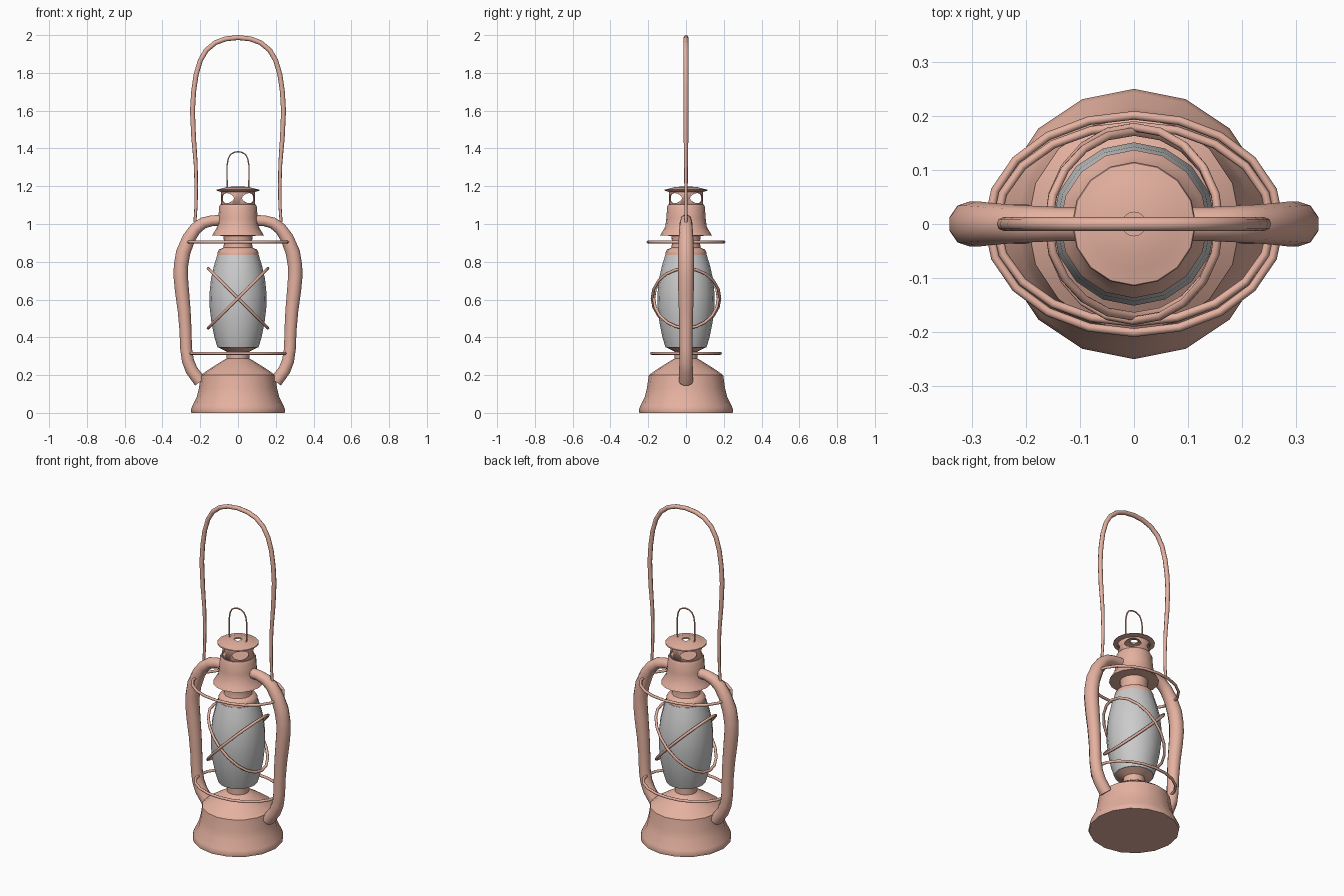
import bpy, bmesh
from math import sin, cos, pi, radians

if "Cube" in bpy.data.objects:
    bpy.data.objects.remove(bpy.data.objects["Cube"])

copper = bpy.data.materials.new("copper")
copper.diffuse_color = (0.78, 0.44, 0.35, 1)
copper.use_nodes = True
copper.node_tree.nodes["Principled BSDF"].inputs["Base Color"].default_value = copper.diffuse_color


def finish(ob, mat=copper, angle=40):
    bpy.ops.object.select_all(action='DESELECT')
    ob.select_set(True)
    bpy.context.view_layer.objects.active = ob
    if mat:
        ob.data.materials.append(mat)
    bpy.ops.object.shade_smooth_by_angle(angle=radians(angle))
    return ob


def lathe(name, profile, mat=copper, sides=16):
    """Revolve (radius, z) points around z; radius 0 makes a pole."""
    bm = bmesh.new()
    rings = []
    for r, z in profile:
        if r == 0:
            rings.append([bm.verts.new((0, 0, z))] * sides)
        else:
            rings.append([bm.verts.new((r * cos(2 * pi * i / sides), r * sin(2 * pi * i / sides), z))
                          for i in range(sides)])
    for a, b in zip(rings, rings[1:]):
        for i in range(sides):
            j = (i + 1) % sides
            loop = list(dict.fromkeys((a[i], a[j], b[j], b[i])))
            bm.faces.new(loop)
    bmesh.ops.recalc_face_normals(bm, faces=bm.faces)
    me = bpy.data.meshes.new(name)
    bm.to_mesh(me)
    bm.free()
    ob = bpy.data.objects.new(name, me)
    bpy.context.collection.objects.link(ob)
    return finish(ob, mat)


def tube(name, pts, radius, cyclic=False, res=2):
    """Round wire along points (x, y, z[, radius factor])."""
    cu = bpy.data.curves.new(name, 'CURVE')
    cu.dimensions = '3D'
    cu.bevel_depth = radius
    cu.bevel_resolution = res
    cu.use_fill_caps = True
    sp = cu.splines.new('POLY')
    sp.points.add(len(pts) - 1)
    for p, c in zip(sp.points, pts):
        p.co = (c[0], c[1], c[2], 1)
        p.radius = c[3] if len(c) > 3 else 1
    sp.use_cyclic_u = cyclic
    ob = bpy.data.objects.new(name, cu)
    bpy.context.collection.objects.link(ob)
    bpy.ops.object.select_all(action='DESELECT')
    ob.select_set(True)
    bpy.context.view_layer.objects.active = ob
    bpy.ops.object.convert(target='MESH')
    return finish(bpy.context.view_layer.objects.active, angle=50)


def arch(half):
    """Mirror a half path (x, z, factor), listed from its right end to the middle."""
    right = [(x, 0, z, f) for x, z, f in half]
    return right + [(-x, y, z, f) for x, y, z, f in reversed(right[:-1])]


def ring(rx, ry, z, tilt=0):
    return [(rx * cos(a), ry * sin(a), z + tilt * cos(a))
            for a in (2 * pi * i / 20 for i in range(20))]


# fuel tank and burner
lathe("fuel_tank", [(0, 0), (.247, 0), (.25, .015), (.243, .035), (.218, .085), (.207, .13),
                    (.197, .2), (.155, .23), (.075, .28), (.06, .287), (.06, .325), (.08, .335),
                    (.105, .347), (.1, .36), (0, .36)])

# glass globe
lathe("glass_globe", [(0, .345), (.108, .345), (.125, .4), (.141, .48), (.15, .56), (.151, .63),
                      (.143, .71), (.127, .78), (.11, .835), (0, .835)], mat=None)

# hood above the globe
lathe("hood", [(0, .825), (.108, .825), (.108, .85), (.1, .865), (.078, .875), (.073, .9), (.078, .937),
               (.137, .94), (.128, .955), (.11, .985), (.104, 1.03), (.1, 1.09), (.094, 1.102), (0, 1.102)])

# pierced chimney with four oval openings
chimney = lathe("chimney", [(.09, 1.095), (.09, 1.175), (.083, 1.175), (.083, 1.095), (.09, 1.095)])
for a in (pi / 4, -pi / 4):
    bpy.ops.mesh.primitive_cylinder_add(vertices=16, radius=1, depth=.4, location=(0, 0, 1.137),
                                        rotation=(pi / 2, 0, a), scale=(.046, .027, 1))
    cutter = bpy.context.object
    cutter.hide_render = True
    m = chimney.modifiers.new("opening", 'BOOLEAN')
    m.operation = 'DIFFERENCE'
    m.object = cutter
    bpy.context.view_layer.objects.active = chimney
    bpy.ops.object.modifier_apply(modifier=m.name)
    bpy.data.objects.remove(cutter)

# cap with a small centre hole
lathe("chimney_cap", [(.022, 1.198), (.06, 1.196), (.085, 1.188), (.113, 1.182), (.115, 1.177),
                      (.09, 1.17), (.06, 1.182), (.022, 1.19), (.022, 1.198)])

# lifting loop on the cap
tube("cap_loop", arch([(.056, 1.185, 1), (.058, 1.24, 1), (.058, 1.31, 1), (.052, 1.345, 1),
                       (.04, 1.368, 1), (.02, 1.38, 1), (0, 1.383, 1)]), .004, res=1)

# carrying handle
tube("carry_handle", arch([(.228, 1.01, .6), (.222, 1.1, .65), (.221, 1.2, .7), (.224, 1.32, .8),
                           (.235, 1.46, .95), (.241, 1.6, 1), (.235, 1.7, 1), (.222, 1.79, 1),
                           (.2, 1.865, 1), (.168, 1.92, 1), (.12, 1.96, 1), (.065, 1.98, 1),
                           (0, 1.987, 1)]), .013)

# side air tubes
for side, label in ((-1, "left"), (1, "right")):
    path = [(.08, 1.02, .75), (.14, 1.017, .75), (.185, 1.005, .8), (.225, .975, .85), (.26, .925, .92),
            (.29, .85, 1), (.302, .78, 1), (.303, .72, 1), (.297, .65, .98), (.285, .54, .9),
            (.278, .44, .84), (.275, .34, .82), (.265, .275, .84), (.245, .225, .86), (.2, .165, .88)]
    ob = tube("air_tube_" + label, [(side * x, 0, z, f) for x, z, f in path], .04, res=3)
    ob.scale.y = 1.05

# guard wires: two level hoops and two crossed hoops
tube("guard_hoop_upper", ring(.27, .201, .905), .008, True)
tube("guard_hoop_lower", ring(.255, .182, .315), .008, True)
tube("guard_cross_a", ring(.158, .179, .607, .158), .008, True)
tube("guard_cross_b", ring(.158, .171, .607, -.158), .008, True)
